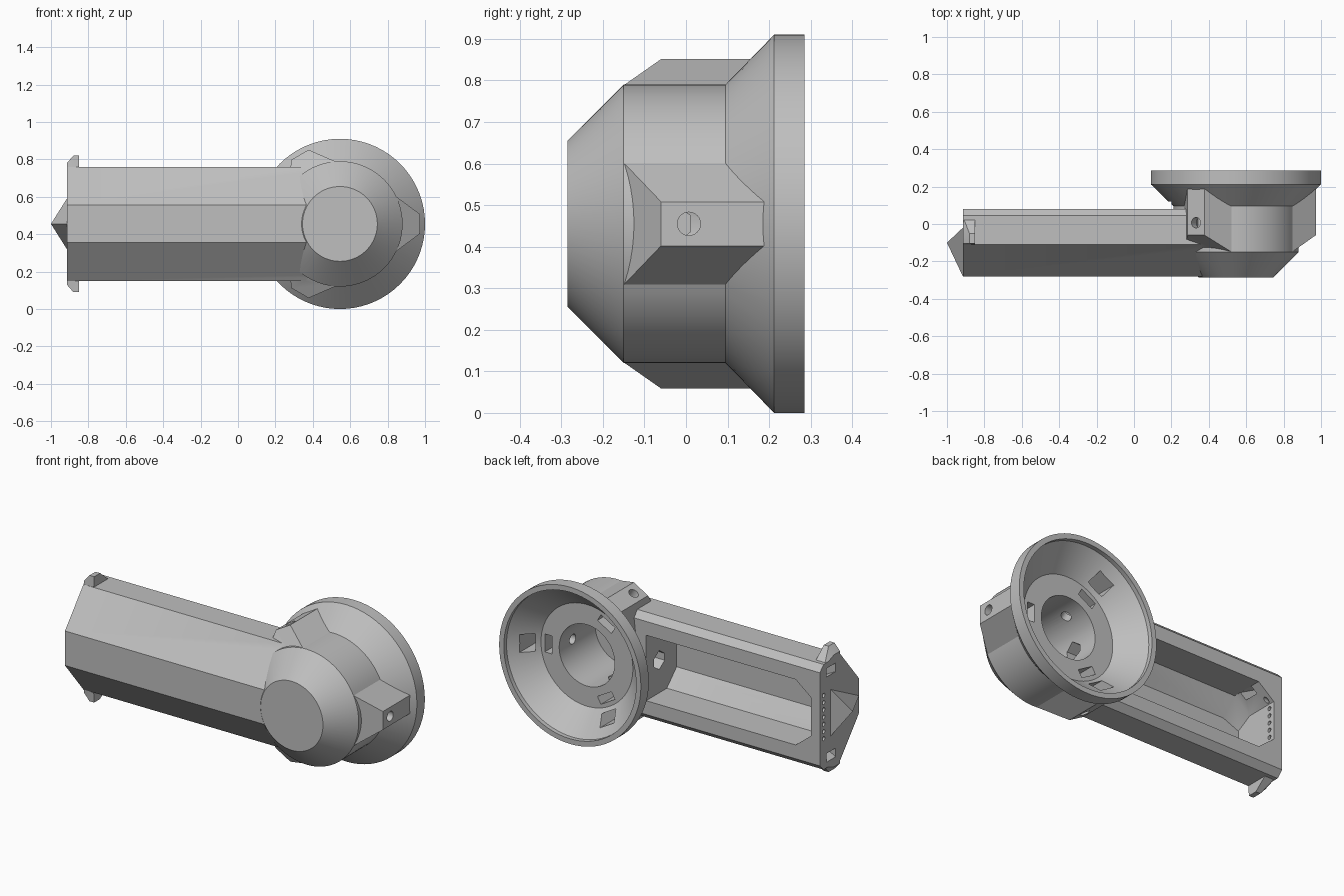
import bpy, bmesh, math
from mathutils import Matrix, Vector

cube = bpy.data.objects.get("Cube")
if cube:
    bpy.data.objects.remove(cube, do_unlink=True)

grey = bpy.data.materials.new("plain grey")
grey.use_nodes = True
GREY = (0.52, 0.52, 0.52, 1)
grey.diffuse_color = GREY
grey.node_tree.nodes["Principled BSDF"].inputs["Base Color"].default_value = GREY

MID = 0.455                       # height of the centre line
HEAD = Vector((0.545, 0, MID))    # head axis runs along y


def finish(name, bm):
    bmesh.ops.remove_doubles(bm, verts=bm.verts, dist=1e-5)
    bmesh.ops.recalc_face_normals(bm, faces=bm.faces)
    mesh = bpy.data.meshes.new(name)
    bm.to_mesh(mesh)
    bm.free()
    mesh.materials.append(grey)
    obj = bpy.data.objects.new(name, mesh)
    bpy.context.collection.objects.link(obj)
    return obj


def hull(name, points, matrix=Matrix()):
    """Convex solid around a few points."""
    bm = bmesh.new()
    for p in points:
        bm.verts.new(matrix @ Vector(p))
    res = bmesh.ops.convex_hull(bm, input=bm.verts)
    loose = [v for v in bm.verts if not v.link_faces]
    bmesh.ops.delete(bm, geom=loose, context='VERTS')
    bmesh.ops.dissolve_limit(bm, angle_limit=0.001, verts=bm.verts, edges=bm.edges)
    return finish(name, bm)


def box(name, x, y, z, matrix=Matrix()):
    return hull(name, [(a, b, c) for a in x for b in y for c in z], matrix)


def lathe(name, profile, steps=72):
    """Turn (radius, y) points around the head axis."""
    bm = bmesh.new()
    verts = [bm.verts.new(HEAD + Vector((r, y, 0))) for r, y in profile]
    edges = [bm.edges.new(pair) for pair in zip(verts, verts[1:])]
    bmesh.ops.spin(bm, geom=verts + edges, cent=HEAD, axis=(0, 1, 0),
                   angle=math.tau, steps=steps)
    return finish(name, bm)


def rod(name, radius, x0, x1, y, z, matrix=Matrix(), sides=24):
    """Round bar along x."""
    bm = bmesh.new()
    place = Matrix.Translation(((x0 + x1) / 2, y, z)) @ Matrix.Rotation(math.pi / 2, 4, 'Y')
    bmesh.ops.create_cone(bm, cap_ends=True, segments=sides, radius1=radius,
                          radius2=radius, depth=x1 - x0, matrix=matrix @ place)
    return finish(name, bm)


def combine(target, tool, operation):
    mod = target.modifiers.new(tool.name, 'BOOLEAN')
    mod.operation, mod.solver, mod.object = operation, 'EXACT', tool
    bpy.context.view_layer.objects.active = target
    bpy.ops.object.modifier_apply(modifier=mod.name)
    bpy.data.objects.remove(tool, do_unlink=True)


def mirrored(points):
    """Points given as (x, y, offset from centre line), on both sides."""
    return [(x, y, MID + s * h) for x, y, h in points for s in (1, -1)]


# Head: flared bowl with a flat front
housing = lathe("lamp_housing", [(0, -0.285), (0.2, -0.285), (0.335, -0.15), (0.335, 0.095),
                                 (0.455, 0.212), (0.455, 0.285), (0, 0.285)])

# Arm with sloped front faces and chamfered back
section = [(-0.28, 0.1), (-0.11, 0.305), (0.045, 0.305), (0.08, 0.27)]
arm = hull("arm", mirrored([(x, y, h) for x in (-0.915, 0.545) for y, h in section]))
combine(housing, arm, 'UNION')

# Pointed tip on the end of the arm
tip = hull("end_tip", [(-1, -0.1, MID), (-0.915, -0.28, MID)]
           + mirrored([(-0.915, -0.02, 0.135), (-0.9, -0.02, 0.135)])
           + [(-0.9, -0.27, MID)])
combine(housing, tip, 'UNION')

# Clips above and below the end of the arm
for side in (1, -1):
    pts = [(-0.915, -0.105, 0.325), (-0.88, -0.105, 0.365), (-0.85, -0.105, 0.365),
           (-0.915, -0.05, 0.325), (-0.88, -0.05, 0.365), (-0.85, -0.05, 0.365)]
    pts += [(x, y, 0.29) for x in (-0.915, -0.85) for y in (-0.11, 0.04)]
    clip = hull("clip", [(x, y, MID + side * h) for x, y, h in pts])
    combine(housing, clip, 'UNION')

# Three screw lugs around the head
turns = [Matrix.Translation(HEAD) @ Matrix.Rotation(i * math.tau / 3, 4, 'Y') for i in range(3)]
for turn in turns:
    lug = hull("lug", [(0.427, y, s * 0.053) for y in (-0.06, 0.188) for s in (1, -1)]
               + [(0.3, y, s * 0.147) for y in (-0.15, 0.188) for s in (1, -1)], turn)
    combine(housing, lug, 'UNION')

# Bowl and centre bore, open at the back
bowl = lathe("bowl_cut", [(0, -0.2), (0.178, -0.2), (0.178, 0.13), (0.295, 0.13),
                          (0.425, 0.26), (0.425, 0.35), (0, 0.35)])
combine(housing, bowl, 'DIFFERENCE')

# Screw holes and nut slots in the lugs
for turn in turns:
    combine(housing, rod("screw_hole", 0.028, 0.16, 0.5, 0.007, 0, turn), 'DIFFERENCE')
    for inner, outer in ((0.225, 0.27), (0.315, 0.375)):
        slot = box("nut_slot", (inner, outer), (-0.045, 0.3), (-0.052, 0.052), turn)
        combine(housing, slot, 'DIFFERENCE')

# Long pocket in the back of the arm, narrowed at the far end
pocket = []
for x, wide, floor in ((-0.86, 0.11, 0.06), (-0.76, 0.19, 0.1), (0.2, 0.19, 0.1)):
    pocket += [(x, 0.12, wide), (x, -0.11, wide), (x, -0.2, floor)]
combine(housing, hull("pocket_cut", mirrored(pocket)), 'DIFFERENCE')

# Cable passage from pocket to bore
cable = hull("cable_hole", mirrored([(x, y, h) for x in (0.15, 0.42)
                                     for y, h in ((-0.09, 0.02), (-0.04, 0.055), (0.01, 0.02))]))
combine(housing, cable, 'DIFFERENCE')

# Row of small vents and two slots through the end wall
for i in range(7):
    vent = rod("vent", 0.012, -0.95, -0.79, 0.045, MID + (i - 3) * 0.042, sides=12)
    combine(housing, vent, 'DIFFERENCE')
for side in (1, -1):
    slot = hull("end_slot", [(x, y, MID + side * (h + d)) for x, h in ((-0.93, 0.255), (-0.76, 0.165))
                             for y in (-0.065, 0.02) for d in (-0.025, 0.025)])
    combine(housing, slot, 'DIFFERENCE')

# Smooth round surfaces, keep the edges crisp
bpy.ops.object.select_all(action='DESELECT')
housing.select_set(True)
bpy.context.view_layer.objects.active = housing
bpy.ops.object.shade_smooth_by_angle(angle=math.radians(25))
